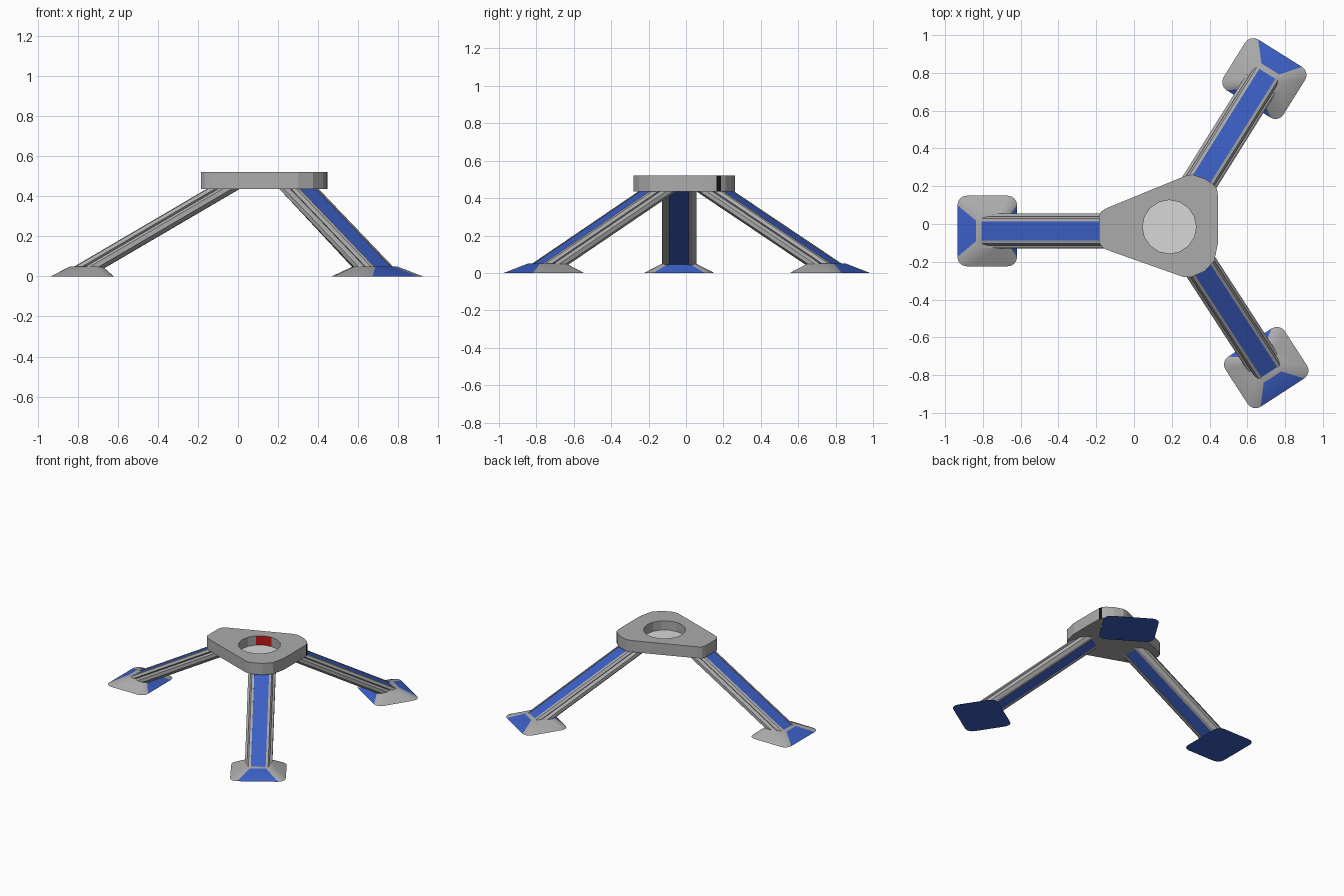
import bpy, bmesh, math
from mathutils import Matrix, Vector

if "Cube" in bpy.data.objects:
    bpy.data.objects.remove(bpy.data.objects["Cube"])


def material(name, r, g, b):
    m = bpy.data.materials.new(name)
    m.diffuse_color = (r, g, b, 1)
    m.use_nodes = True
    m.node_tree.nodes["Principled BSDF"].inputs["Base Color"].default_value = m.diffuse_color
    return m


GREY = material("mid_grey", 0.41, 0.41, 0.41)
BLUE = material("blue", 0.045, 0.115, 0.56)
PALE = material("pale_grey", 0.68, 0.68, 0.68)
RED = material("red", 0.55, 0.008, 0.008)
BLACK = material("black", 0.005, 0.005, 0.005)


def finish(name, bm, mats, matrix=None, smooth=None):
    bmesh.ops.recalc_face_normals(bm, faces=bm.faces)
    me = bpy.data.meshes.new(name)
    bm.to_mesh(me)
    bm.free()
    ob = bpy.data.objects.new(name, me)
    bpy.context.collection.objects.link(ob)
    for m in mats:
        me.materials.append(m)
    if matrix:
        ob.matrix_world = matrix
    if smooth:
        bpy.ops.object.select_all(action='DESELECT')
        ob.select_set(True)
        bpy.context.view_layer.objects.active = ob
        bpy.ops.object.shade_smooth_by_angle(angle=math.radians(smooth))
    return ob


def loft(bm, low, high, cap_low=True, cap_high=True):
    """Join two equal rings of points; returns the side faces."""
    a = [bm.verts.new(p) for p in low]
    b = [bm.verts.new(p) for p in high]
    n = len(a)
    sides = [bm.faces.new((a[i], a[(i + 1) % n], b[(i + 1) % n], b[i])) for i in range(n)]
    if cap_low:
        bm.faces.new(a[::-1])
    if cap_high:
        bm.faces.new(b)
    return sides, a, b


# Hub: rounded triangle with a round recess in the top
def hub():
    bm = bmesh.new()
    z0, z1, zf = 0.435, 0.52, 0.452
    outline = [(-0.185, -0.1), (-0.165, -0.125), (-0.13, -0.142), (0.26, -0.28),
               (0.30, -0.282), (0.375, -0.25), (0.425, -0.195), (0.445, -0.1),
               (0.446, 0.1), (0.443, 0.163), (0.438, 0.187), (0.42, 0.21),
               (0.375, 0.24), (0.31, 0.262), (0.275, 0.256), (-0.15, 0.082),
               (-0.175, 0.065), (-0.185, 0.04)]
    sides, low, top = loft(bm, [(x, y, z0) for x, y in outline],
                           [(x, y, z1) for x, y in outline], True, False)
    for f in sides:
        c = f.calc_center_median()
        if c.x > 0.43 and 0.165 < c.y < 0.185:
            f.material_index = 3
    n = 16
    ring = [(0.187 + 0.142 * math.cos(2 * math.pi * i / n),
             -0.015 + 0.142 * math.sin(2 * math.pi * i / n)) for i in range(n)]
    wall, floor, rim = loft(bm, [(x, y, zf) for x, y in ring],
                            [(x, y, z1) for x, y in ring], True, False)
    for i in (4, 5):
        wall[i].material_index = 2
    for f in bm.faces:
        if all(v in floor for v in f.verts):
            f.material_index = 1
    edges = [e for e in bm.edges if e.is_boundary]
    bmesh.ops.triangle_fill(bm, use_beauty=True, use_dissolve=False, edges=edges)
    finish("hub", bm, [GREY, PALE, RED, BLACK])


# Rounded rectangle in the foot's own frame
def rounded(u0, u1, half, r, z, steps=4):
    pts = []
    for cu, cv, start in ((u1 - r, half - r, 0), (u0 + r, half - r, 90),
                          (u0 + r, r - half, 180), (u1 - r, r - half, 270)):
        for k in range(steps + 1):
            a = math.radians(start + 90 * k / steps)
            pts.append((cu + r * math.cos(a), cv + r * math.sin(a), z))
    return pts


# Foot: sloped pad with blue ends and a blue sole
def foot(name, mat):
    bm = bmesh.new()
    loft(bm, rounded(-0.158, 0.158, 0.187, 0.05, 0), rounded(-0.1, 0.06, 0.09, 0.035, 0.05))
    bmesh.ops.recalc_face_normals(bm, faces=bm.faces)
    bm.normal_update()
    for f in bm.faces:
        if f.normal.z < -0.9 or (abs(f.normal.y) < 0.05 and abs(f.normal.x) > 0.2):
            f.material_index = 1
    finish(name, bm, [GREY, BLUE], mat, 25)


# Leg: blue web between two grooved grey rails, leaning in to the hub
def leg(name, mat, lean):
    rail = [(0.065, 0.05), (0.058, 0.066), (0.025, 0.077), (0.008, 0.070),
            (0.0, 0.084), (-0.015, 0.092), (-0.06, 0.092), (-0.095, 0.07), (-0.1, 0.05)]
    web = [(0.056, 0.05), (0.056, -0.05), (-0.088, -0.05), (-0.088, 0.05)]

    def sheared(bm, prof):
        z0, z1 = 0.035, 0.445
        loft(bm, [(u, v, z0) for u, v in prof], [(u - lean, v, z1) for u, v in prof])

    bm = bmesh.new()
    for s in (1, -1):
        sheared(bm, [(u, s * v) for u, v in rail])
    finish(name + "_rails", bm, [GREY], mat)
    bm = bmesh.new()
    sheared(bm, web)
    finish(name + "_web", bm, [BLUE], mat)


hub()
for side, x, y, angle, lean in (("left", -0.777, -0.037, 180, 0.70),
                                ("back_right", 0.69, 0.77, 58, 0.72),
                                ("front_right", 0.70, -0.76, -57, 0.72)):
    place = Matrix.Translation(Vector((x, y, 0))) @ Matrix.Rotation(math.radians(angle), 4, 'Z')
    foot(side + "_foot", place)
    leg(side + "_leg", place, lean)
